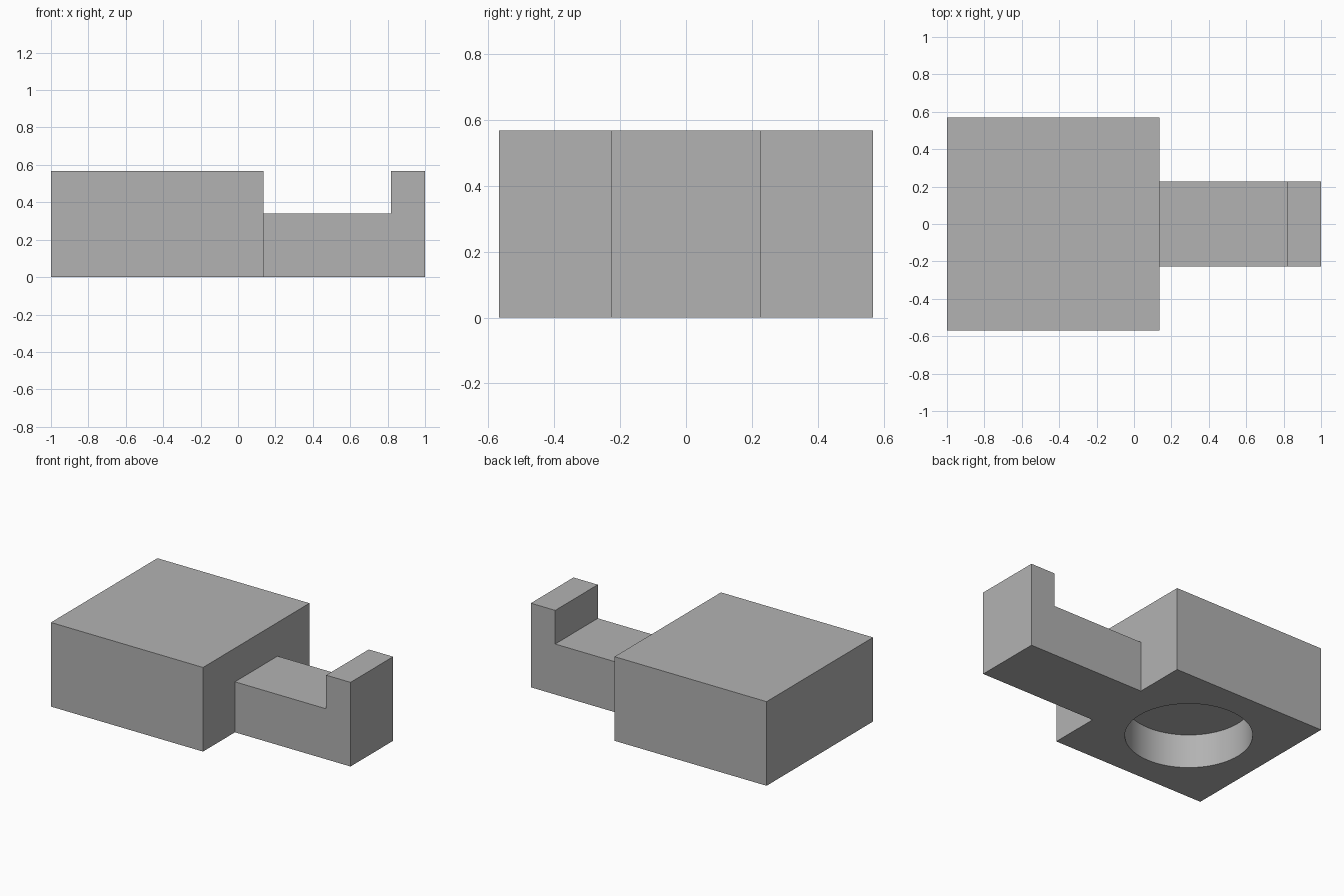
import bpy
import bmesh
from mathutils import Matrix, Vector

if "Cube" in bpy.data.objects:
    bpy.data.objects.remove(bpy.data.objects["Cube"], do_unlink=True)

U = 2 / 88               # one design unit; the part is 88 units long
LEFT = -1.0              # outer end of the block
BLOCK = 50 * U           # block is square in plan
HEIGHT = 25 * U
JOINT = LEFT + BLOCK     # where the arm leaves the block

grey = bpy.data.materials.new("plain_grey")
grey.use_nodes = True
grey.diffuse_color = (0.448, 0.448, 0.448, 1)
grey.node_tree.nodes["Principled BSDF"].inputs["Base Color"].default_value = grey.diffuse_color


def add_object(name, bm):
    bmesh.ops.recalc_face_normals(bm, faces=bm.faces)
    mesh = bpy.data.meshes.new(name)
    bm.to_mesh(mesh)
    bm.free()
    mesh.materials.append(grey)
    obj = bpy.data.objects.new(name, mesh)
    bpy.context.collection.objects.link(obj)
    return obj


def extrude_profile(name, points, width):
    """Side profile in x and z, extruded symmetrically along y."""
    bm = bmesh.new()
    face = bm.faces.new([bm.verts.new((x, -width / 2, z)) for x, z in points])
    moved = bmesh.ops.extrude_face_region(bm, geom=[face])["geom"]
    verts = [v for v in moved if isinstance(v, bmesh.types.BMVert)]
    bmesh.ops.translate(bm, verts=verts, vec=Vector((0, width, 0)))
    return add_object(name, bm)


def combine(target, helper, operation):
    helper.hide_render = True
    mod = target.modifiers.new(operation.lower(), 'BOOLEAN')
    mod.object, mod.operation, mod.solver = helper, operation, 'EXACT'
    bpy.context.view_layer.objects.active = target
    bpy.ops.object.modifier_apply(modifier=mod.name)
    bpy.data.objects.remove(helper, do_unlink=True)


# Square block
body = extrude_profile("block_with_hooked_arm",
                       [(LEFT, 0), (JOINT, 0), (JOINT, HEIGHT), (LEFT, HEIGHT)], BLOCK)

# Arm with upturned end, joined to the block
root, lip, shelf = JOINT - 5 * U, 1 - 8 * U, 15 * U
arm = extrude_profile("hooked_arm", [(root, 0), (1, 0), (1, HEIGHT), (lip, HEIGHT),
                                     (lip, shelf), (root, shelf)], 20 * U)
combine(body, arm, 'UNION')

# Blind round recess in the underside
bm = bmesh.new()
depth = 10 * U
bmesh.ops.create_cone(bm, cap_ends=True, segments=96, radius1=17 * U, radius2=17 * U,
                      depth=2 * depth,
                      matrix=Matrix.Translation((LEFT + BLOCK / 2, 0, 0)))
combine(body, add_object("recess_cutter", bm), 'DIFFERENCE')

# Smooth recess wall, crisp edges elsewhere
bpy.ops.object.select_all(action='DESELECT')
body.select_set(True)
bpy.context.view_layer.objects.active = body
bpy.ops.object.shade_smooth_by_angle()
